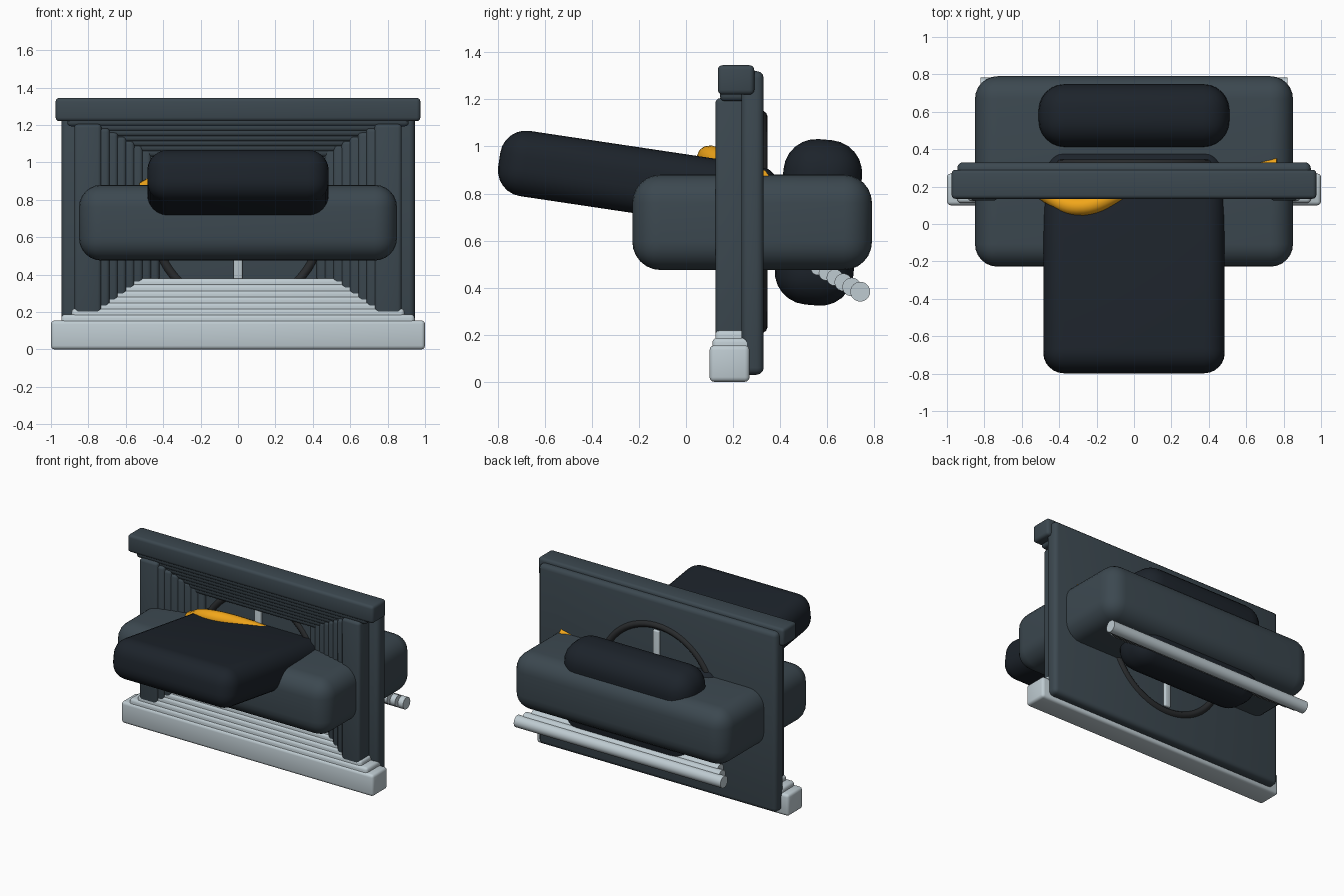
import bpy, math

if "Cube" in bpy.data.objects:
    bpy.data.objects.remove(bpy.data.objects["Cube"])

def material(name, rgb):
    m = bpy.data.materials.new(name)
    m.diffuse_color = (*rgb, 1)
    m.use_nodes = True
    m.node_tree.nodes["Principled BSDF"].inputs["Base Color"].default_value = m.diffuse_color
    return m

SLATE = material("slate", (0.045, 0.065, 0.08))
BLACK = material("black", (0.012, 0.017, 0.024))
PALE = material("pale", (0.52, 0.60, 0.64))
RING = material("charcoal", (0.022, 0.024, 0.026))
ORANGE = material("orange", (0.88, 0.38, 0.01))

def finish(name, mat):
    o = bpy.context.object
    o.name = name
    o.data.materials.append(mat)
    bpy.ops.object.shade_smooth_by_angle(angle=math.radians(35))
    return o

def block(name, x, y, z, mat, bevel=0.02, segs=3, tilt=0):
    """Rounded box from (min, max) ranges, optionally tilted about x."""
    r = (x, y, z)
    bpy.ops.mesh.primitive_cube_add(size=1, location=[(a + b) / 2 for a, b in r])
    o = bpy.context.object
    o.scale = [b - a for a, b in r]
    bpy.ops.object.transform_apply(location=False, rotation=False, scale=True)
    mod = o.modifiers.new("round", 'BEVEL')
    mod.width, mod.segments = bevel, segs
    bpy.ops.object.modifier_apply(modifier="round")
    o.rotation_euler.x = math.radians(tilt)
    return finish(name, mat)

def rod(name, half, y, z, radius, mat):
    bpy.ops.mesh.primitive_cylinder_add(vertices=24, radius=radius, depth=2 * half,
                                        location=(0, y, z), rotation=(0, math.pi / 2, 0))
    return finish(name, mat)

def mix(a, b, t):
    return a + (b - a) * t

# Back panel
block("back_panel", (-0.945, 0.945), (0.235, 0.33), (0.03, 1.32), SLATE, 0.03)

# Receding nested frames: floor steps, ceiling beams, side posts
N = 8
for i in range(N):
    t = i / (N - 1)
    w = mix(1.0, 0.615, t)
    top = mix(0.155, 0.38, t)
    block(f"floor_step_{i}", (-w, w), (mix(0.10, 0.185, t), mix(0.27, 0.30, t)),
          (top - mix(0.155, 0.09, t), top), PALE, 0.02)
    w = mix(0.975, 0.54, t)
    low = mix(1.22, 1.03, t)
    block(f"ceiling_beam_{i}", (-w, w), (mix(0.135, 0.20, t), mix(0.29, 0.30, t)),
          (low, low + mix(0.125, 0.07, t)), SLATE, 0.02)
    a, b = mix(0.73, 0.42, t), mix(0.875, 0.535, t)
    for side, s in (("left", -1), ("right", 1)):
        block(f"{side}_post_{i}", tuple(sorted((s * a, s * b))),
              (mix(0.125, 0.21, t), 0.29), (mix(0.13, 0.34, t), mix(1.205, 1.05, t)),
              SLATE, 0.02)

# Ring and central upright showing on both sides of the panel
bpy.ops.mesh.primitive_torus_add(major_radius=0.448, minor_radius=0.035, major_segments=64,
                                 minor_segments=16, location=(0, 0.283, 0.68),
                                 rotation=(math.pi / 2, 0, 0))
bpy.context.object.scale.z = 1.8
finish("ring", RING)
block("ring_upright", (-0.025, 0.025), (0.215, 0.345), (0.26, 1.1), PALE, 0.01)

# Seat block, tilted front pad and rear cushion
block("seat_block", (-0.85, 0.85), (-0.228, 0.79), (0.475, 0.88), SLATE, 0.12, 6)
block("front_pad", (-0.485, 0.485), (-0.80, 0.40), (0.715, 0.995), BLACK, 0.11, 6, -8.5)
block("rear_cushion", (-0.51, 0.51), (0.395, 0.73), (0.325, 1.03), BLACK, 0.14, 6, -5)

# Stepped rods under the rear of the seat
for i in range(6):
    t = i / 5
    rod(f"rear_rod_{i}", mix(0.82, 0.62, t), mix(0.74, 0.56, t), mix(0.383, 0.483, t),
        mix(0.042, 0.03, t), PALE)

# Winding orange tube
curve = bpy.data.curves.new("orange_tube", 'CURVE')
curve.dimensions = '3D'
curve.bevel_depth, curve.bevel_resolution, curve.use_fill_caps = 0.05, 4, True
path = [(-0.5, 0.18, 0.85), (-0.3, 0.095, 0.95), (0.0, 0.20, 0.90),
        (0.4, 0.27, 0.80), (0.77, 0.305, 0.86)]
sp = curve.splines.new('BEZIER')
sp.bezier_points.add(len(path) - 1)
for p, co in zip(sp.bezier_points, path):
    p.co = co
    p.handle_left_type = p.handle_right_type = 'AUTO'
tube = bpy.data.objects.new("orange_tube", curve)
bpy.context.collection.objects.link(tube)
curve.materials.append(ORANGE)
